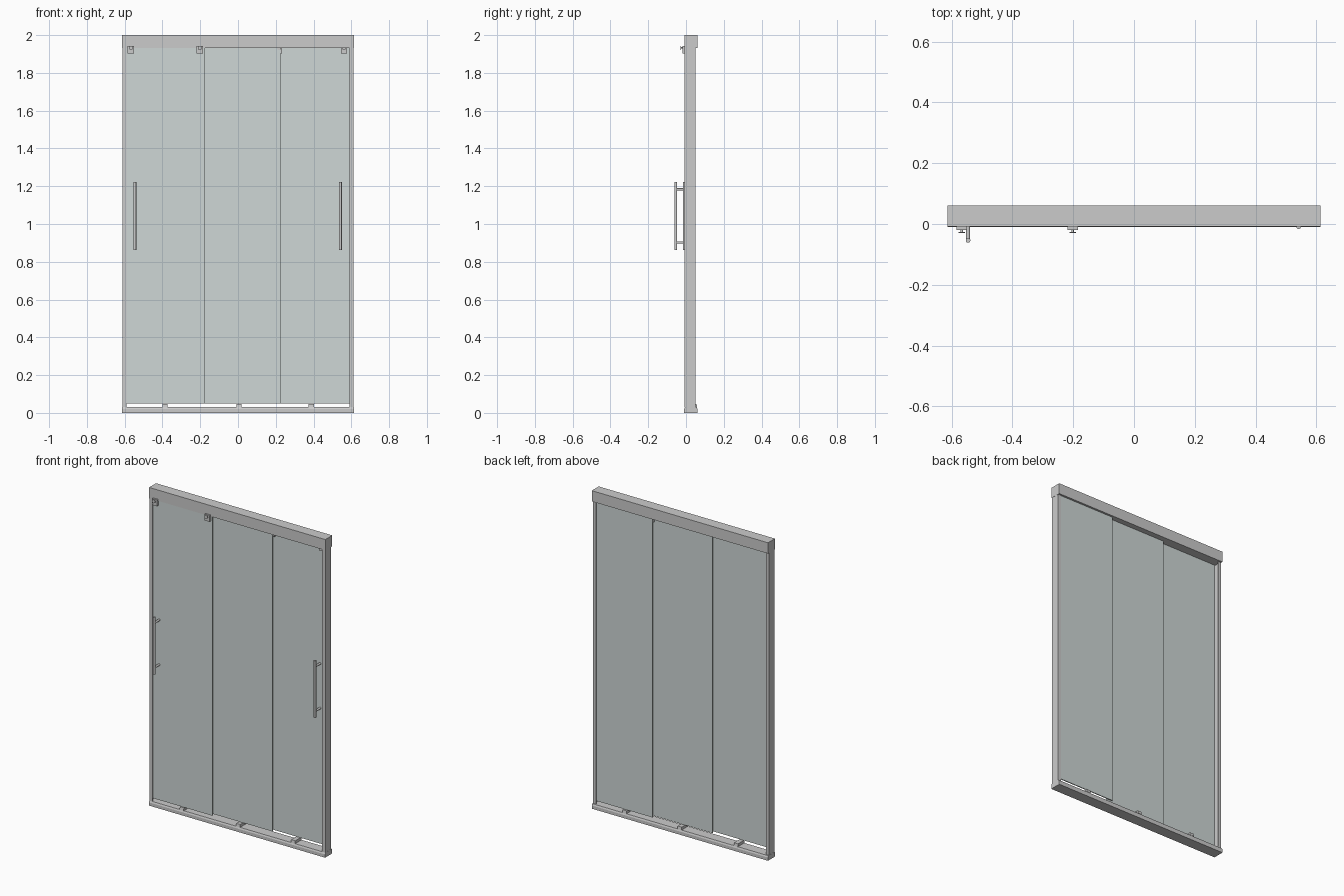
import bpy, bmesh, math
from mathutils import Matrix

if "Cube" in bpy.data.objects:
    bpy.data.objects.remove(bpy.data.objects["Cube"])

W = 0.613                      # half width of the frame
GLASS_Y = (0.0, 0.0225, 0.045)  # panel planes, front to back
T = 0.003                      # half glass thickness

glass = bpy.data.materials.new("glass")
glass.diffuse_color = (0.62, 0.68, 0.67, 0.5)
glass.use_nodes = True
glass.node_tree.nodes["Principled BSDF"].inputs["Base Color"].default_value = glass.diffuse_color


def make(name, bm, mat=None, smooth=False):
    bmesh.ops.recalc_face_normals(bm, faces=bm.faces)
    me = bpy.data.meshes.new(name)
    bm.to_mesh(me)
    bm.free()
    ob = bpy.data.objects.new(name, me)
    bpy.context.collection.objects.link(ob)
    if mat:
        me.materials.append(mat)
    if smooth:
        bpy.context.view_layer.objects.active = ob
        ob.select_set(True)
        bpy.ops.object.shade_smooth_by_angle()
        ob.select_set(False)
    return ob


def add_box(bm, x0, x1, y0, y1, z0, z1):
    m = Matrix.Translation(((x0 + x1) / 2, (y0 + y1) / 2, (z0 + z1) / 2))
    bmesh.ops.create_cube(bm, size=1, matrix=m @ Matrix.Diagonal((x1 - x0, y1 - y0, z1 - z0, 1)))


def add_rod(bm, x, y, z, r, length, axis, segments=20):
    m = Matrix.Translation((x, y, z))
    if axis == 'Y':
        m = m @ Matrix.Rotation(math.pi / 2, 4, 'X')
    bmesh.ops.create_cone(bm, cap_ends=True, segments=segments, radius1=r, radius2=r,
                          depth=length, matrix=m)


def add_prism(bm, pts, shift):
    f = bm.faces.new([bm.verts.new(p) for p in pts])
    new = bmesh.ops.extrude_face_region(bm, geom=[f], use_keep_orig=True)
    verts = [g for g in new['geom'] if isinstance(g, bmesh.types.BMVert)]
    bmesh.ops.translate(bm, verts=verts, vec=shift)


# header rail
bm = bmesh.new()
add_box(bm, -W, W, -0.008, 0.061, 1.932, 2.0)
make("header_rail", bm)

# bottom track with chamfered top edges
bm = bmesh.new()
track = [(-0.010, 0), (0.061, 0), (0.061, 0.02), (0.057, 0.03), (-0.006, 0.03), (-0.010, 0.02)]
add_prism(bm, [(-W, y, z) for y, z in track], (2 * W, 0, 0))
make("bottom_track", bm)

# side jambs: channels open towards the glass
for side, s in (("left", -1), ("right", 1)):
    bm = bmesh.new()
    prof = [(0.612, -0.007), (0.612, 0.05), (0.59, 0.05), (0.59, 0.0485),
            (0.607, 0.0485), (0.607, -0.0045), (0.59, -0.0045), (0.59, -0.007)]
    add_prism(bm, [(s * x, y, 0.03) for x, y in prof], (0, 0, 1.902))
    make(side + "_jamb", bm)

# three overlapping glass panels
spans = ((-0.602, -0.175), (-0.202, 0.226), (0.2, 0.602))
for name, (x0, x1), y in zip(("left", "middle", "right"), spans, GLASS_Y):
    bm = bmesh.new()
    add_box(bm, x0, x1, y - T, y + T, 0.05, 1.932)
    make(name + "_glass_panel", bm, glass)

# floor guides under the panels
for i, x in enumerate((-0.387, 0.005, 0.388)):
    bm = bmesh.new()
    prof = [(-0.008, 0.03), (0.059, 0.03), (0.056, 0.048), (-0.005, 0.048)]
    add_prism(bm, [(x - 0.014, y, z) for y, z in prof], (0.028, 0, 0))
    make(f"floor_guide_{i + 1}", bm)

# bar handles on the outer panels
for name, x, y in (("left", -0.546, GLASS_Y[0]), ("right", 0.542, GLASS_Y[2])):
    bm = bmesh.new()
    add_rod(bm, x, y - 0.054, 1.042, 0.0075, 0.36, 'Z')
    for z in (0.902, 1.183):
        add_rod(bm, x, y - 0.0275, z, 0.0065, 0.05, 'Y')
    make(name + "_handle", bm, smooth=True)

# hanger clamps with a pin and end disc
for i, (x, p) in enumerate(((-0.567, 0), (-0.202, 0), (0.217, 2), (0.561, 2))):
    y = GLASS_Y[p] - T
    bm = bmesh.new()
    add_box(bm, x - 0.017, x + 0.017, y - 0.016, y, 1.902, 1.942)
    make(f"hanger_clamp_{i + 1}", bm)
    bm = bmesh.new()
    add_rod(bm, x, y - 0.02, 1.932, 0.004, 0.012, 'Y')
    add_rod(bm, x, y - 0.025, 1.932, 0.011, 0.004, 'Y')
    make(f"hanger_pin_{i + 1}", bm, smooth=True)
